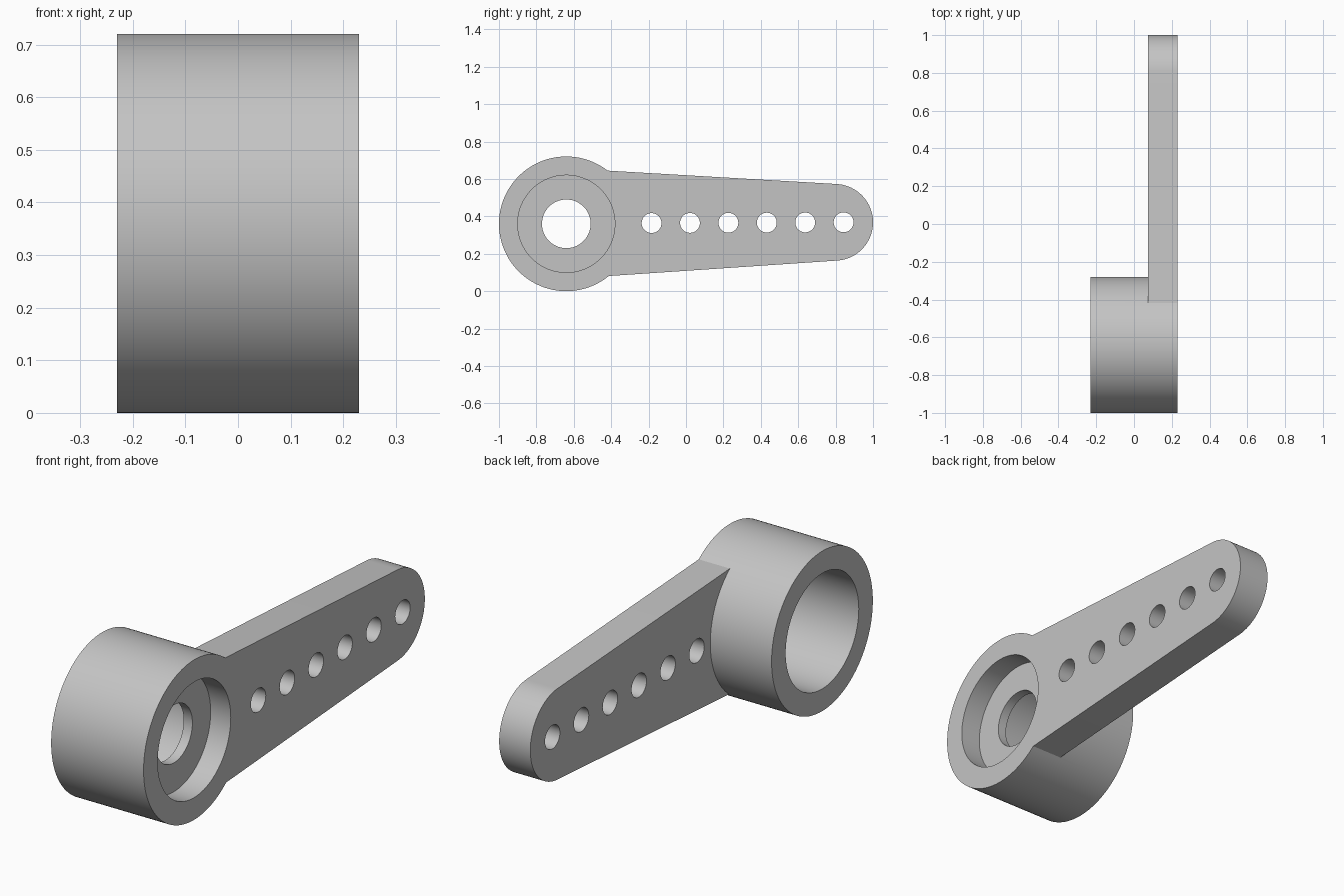
import bpy
import bmesh
from math import sin, cos, pi, radians, atan2

if "Cube" in bpy.data.objects:
    bpy.data.objects.remove(bpy.data.objects["Cube"], do_unlink=True)

HUB = (-0.64, 0.36)        # hub axis as (y, z)
TIP = (0.795, 0.368)       # centre of the rounded arm end
BACK, FACE = -0.23, 0.23   # x extent of the hub
ARM_BACK = 0.075

grey = bpy.data.materials.new("light grey")
grey.use_nodes = True
colour = (0.55, 0.55, 0.55, 1)
grey.diffuse_color = colour
grey.node_tree.nodes["Principled BSDF"].inputs["Base Color"].default_value = colour


def arc(centre, radius, start, end, steps):
    return [(centre[0] + radius * cos(start + (end - start) * i / steps),
             centre[1] + radius * sin(start + (end - start) * i / steps))
            for i in range(steps + 1)]


def prism(name, outline, x0, x1):
    """Extrude a (y, z) outline along x."""
    bm = bmesh.new()
    base = bm.faces.new([bm.verts.new((x0, y, z)) for y, z in outline])
    top = bmesh.ops.extrude_face_region(bm, geom=[base])["geom"]
    bmesh.ops.translate(bm, vec=(x1 - x0, 0, 0),
                        verts=[v for v in top if isinstance(v, bmesh.types.BMVert)])
    bmesh.ops.recalc_face_normals(bm, faces=bm.faces)
    mesh = bpy.data.meshes.new(name)
    bm.to_mesh(mesh)
    bm.free()
    mesh.materials.append(grey)
    obj = bpy.data.objects.new(name, mesh)
    bpy.context.collection.objects.link(obj)
    return obj


def cylinder(name, centre, radius, x0, x1, sides=96):
    return prism(name, arc(centre, radius, 0, 2 * pi, sides)[:-1], x0, x1)


def combine(target, tool, operation):
    tool.hide_render = True
    mod = target.modifiers.new(tool.name, 'BOOLEAN')
    mod.operation, mod.solver, mod.object = operation, 'EXACT', tool
    bpy.context.view_layer.objects.active = target
    bpy.ops.object.modifier_apply(modifier=mod.name)
    bpy.data.objects.remove(tool, do_unlink=True)


# Hub and tapered arm with a rounded tip
horn = cylinder("servo_horn", HUB, 0.36, BACK, FACE, 128)
root_y, root_half = -0.5, 0.287
slope = atan2(root_half - 0.204, TIP[0] - root_y)
outline = [(root_y, HUB[1] + 0.002 - root_half)]
outline += arc(TIP, 0.205, slope - pi / 2, pi / 2 - slope, 48)
outline += [(root_y, HUB[1] + 0.002 + root_half)]
combine(horn, prism("arm", outline, ARM_BACK, FACE), 'UNION')

# Screw recess, deep rear bore and the hole through the web between them
combine(horn, cylinder("screw_recess", HUB, 0.26, 0.13, FACE + 0.1), 'DIFFERENCE')
combine(horn, cylinder("rear_bore", HUB, 0.26, BACK - 0.1, 0.087), 'DIFFERENCE')
combine(horn, cylinder("screw_hole", HUB, 0.13, 0, FACE), 'DIFFERENCE')

# Row of linkage holes
for i in range(6):
    centre = (-0.184 + 0.2053 * i, 0.364 + 0.0008 * i)
    combine(horn, cylinder("linkage_hole", centre, 0.053, 0, FACE + 0.1, 48), 'DIFFERENCE')

# Smooth round walls, sharp rims
bpy.ops.object.select_all(action='DESELECT')
horn.select_set(True)
bpy.context.view_layer.objects.active = horn
bpy.ops.object.shade_smooth_by_angle(angle=radians(25))
